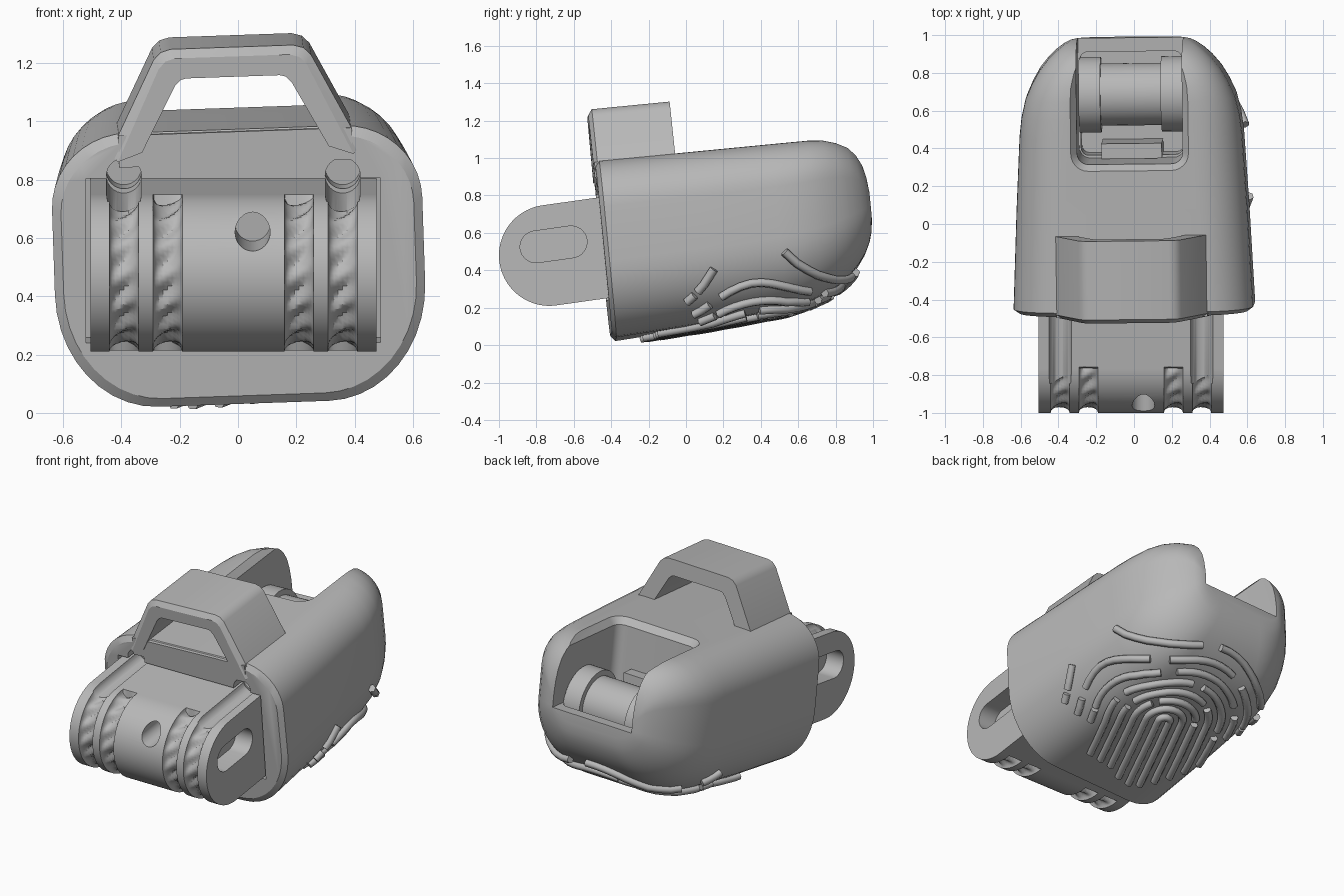
import bpy, bmesh, math
from mathutils import Matrix, Vector
from mathutils.bvhtree import BVHTree

if "Cube" in bpy.data.objects:
    bpy.data.objects.remove(bpy.data.objects["Cube"])

GREY = (0.48, 0.48, 0.48, 1)
mat = bpy.data.materials.new("plain grey")
mat.use_nodes = True
mat.diffuse_color = GREY
mat.node_tree.nodes["Principled BSDF"].inputs["Base Color"].default_value = GREY


def turn(deg, axis):
    return Matrix.Rotation(math.radians(deg), 4, axis)


# Frames of the tilted shell and of the knuckle link
SHELL = (Matrix.Translation((0, 0, 0.5)) @ turn(0.8, 'Z') @ turn(5.6, 'X')
         @ turn(-2, 'Y') @ Matrix.Translation((0, 0, -0.5)))
LINK = Matrix.Translation((-0.016, -0.73, 0.48)) @ turn(8, 'X')


def loft(name, rings, frame):
    """Skin a list of equal closed rings and cap both ends."""
    bm = bmesh.new()
    loops = [[bm.verts.new(p) for p in ring] for ring in rings]
    for a, b in zip(loops, loops[1:]):
        for i in range(len(a)):
            j = (i + 1) % len(a)
            bm.faces.new((a[i], a[j], b[j], b[i]))
    bm.faces.new(loops[0][::-1])
    bm.faces.new(loops[-1])
    bmesh.ops.recalc_face_normals(bm, faces=bm.faces)
    bm.transform(frame)
    mesh = bpy.data.meshes.new(name)
    bm.to_mesh(mesh)
    bm.free()
    mesh.materials.append(mat)
    ob = bpy.data.objects.new(name, mesh)
    bpy.context.collection.objects.link(ob)
    return ob


def rounded(w, top, bottom, rt, rb, n=10):
    """Outline with elliptical corners; rt and rb are (across, up) radii."""
    pts = []
    for q, (sx, sz, r) in enumerate([(1, 1, rt), (-1, 1, rt), (-1, -1, rb), (1, -1, rb)]):
        cx = sx * (w - r[0])
        cz = top - r[1] if sz > 0 else bottom + r[1]
        for k in range(n + 1):
            a = math.pi / 2 * (q + k / n)
            pts.append((cx + r[0] * math.cos(a), cz + r[1] * math.sin(a)))
    return pts


def box(name, x, y, z, frame):
    return loft(name, [[(x[0], y[0], h), (x[1], y[0], h), (x[1], y[1], h), (x[0], y[1], h)]
                       for h in z], frame)


def rod(name, axis, centre, radius, span, frame, n=32):
    rings = []
    for s in span:
        ring = []
        for k in range(n):
            a = math.tau * k / n
            u, v = radius * math.cos(a), radius * math.sin(a)
            ring.append((s, centre[0] + u, centre[1] + v) if axis == 'X'
                        else (centre[0] + u, s, centre[1] + v))
        rings.append(ring)
    return loft(name, rings, frame)


def cut(ob, cutters):
    bpy.context.view_layer.objects.active = ob
    for c in cutters:
        m = ob.modifiers.new("cut", 'BOOLEAN')
        m.operation, m.solver, m.object = 'DIFFERENCE', 'EXACT', c
        bpy.ops.object.modifier_apply(modifier=m.name)
        bpy.data.objects.remove(c)


# Shell: stations of (depth, half width, top, bottom)
stations = [(-0.443, 0.605, 0.985, 0.10), (-0.42, 0.635, 1.016, 0.07), (0.1, 0.612, 1.016, 0.1),
            (0.5, 0.59, 1.016, 0.135), (0.6, 0.578, 1.016, 0.155), (0.7, 0.555, 1.016, 0.187),
            (0.78, 0.52, 1.01, 0.225), (0.85, 0.48, 0.99, 0.275), (0.91, 0.432, 0.96, 0.335),
            (0.95, 0.39, 0.922, 0.39), (0.98, 0.35, 0.87, 0.45), (0.995, 0.32, 0.81, 0.5),
            (1.003, 0.29, 0.74, 0.56)]
shell = loft("shell", [[(x, y, z) for x, z in rounded(
    w, t, b, (0.42 * w, 0.27 * (t - b)), (0.54 * w, 0.42 * (t - b)))]
    for y, w, t, b in stations], SHELL)
bm = bmesh.new()
bm.from_mesh(shell.data)
bm.transform(SHELL.inverted())
surface = BVHTree.FromBMesh(bm)
bm.free()

# Nail opening, inner pocket, link socket and tendon holes
opening = []
for z, g in [(0.62, 0), (0.975, 0), (1.02, 0.035), (1.3, 0.035)]:
    r = (0.06 + g, 0.06 + g)
    opening.append([(x, y, z) for x, y in rounded(0.28 + g, 1.3, 0.365 - g, r, r, 6)])
pocket = [[(x, y, z) for x, y in rounded(0.27, 0.93, 0.38, (0.04, 0.04), (0.04, 0.04), 4)]
          for z in (0.47, 0.75)]
cutters = [loft("opening_cutter", opening, SHELL), loft("pocket_cutter", pocket, SHELL),
           box("socket_cutter", (-0.505, 0.505), (0.1, 0.4), (-0.28, 0.285), LINK)]
for s in (-1, 1):
    cutters.append(rod("tendon_cutter", 'Y', (s * 0.375, 0.295), 0.06, (0.1, 0.5), LINK))
cut(shell, cutters)

# Arched loop on top, with a chamfered front rim
outer = [(-0.43, 0.95), (-0.27, 1.265), (-0.245, 1.29), (-0.21, 1.3),
         (0.21, 1.3), (0.245, 1.29), (0.27, 1.265), (0.43, 0.95)]
inner = [(0.32, 0.95), (0.2, 1.175), (0.18, 1.195), (0.16, 1.2),
         (-0.16, 1.2), (-0.18, 1.195), (-0.2, 1.175), (-0.32, 0.95)]


def arch(y, inset):
    rim = [(x * (1 - 2 * inset), y, z - inset) for x, z in outer]
    return rim + [(x, y, z) for x, z in inner]


arch_loop = loft("top_loop", [arch(-0.452, 0.03), arch(-0.43, 0), arch(-0.012, 0)], SHELL)
sill = box("loop_sill", (-0.4, 0.4), (-0.446, -0.3), (0.9, 1.01), SHELL)

# Parts inside the nail opening
parts = [shell, arch_loop, sill]
for i, (a, b, r) in enumerate([(-0.275, -0.16, 0.2), (-0.16, 0.16, 0.165), (0.16, 0.275, 0.2)]):
    parts.append(rod("inner_drum_%d" % i, 'X', (0.7, 0.6), r, (a, b), SHELL, 40))
parts.append(box("inner_block", (-0.16, 0.16), (0.37, 0.45), (0.46, 0.72), SHELL))

# Knuckle link: a rounded bar with four rope grooves around its nose
R, HALF, GROOVES = 0.27, 0.49, (-0.375, -0.225, 0.225, 0.375)


def nose(x, groove):
    ring = [(x, 0.5, R), (x, 0.01, R)]
    for k in range(49):
        a = math.pi / 2 + math.pi * k / 48
        d = 0.0
        if groove is not None:
            t = (x - groove) / 0.05
            d = math.sqrt(max(0, 1 - t * t)) * (0.04 + 0.011 * math.sin(14 * a + 2.5 * t))
        ring.append((x, (R - d) * math.cos(a), (R - d) * math.sin(a)))
    return ring + [(x, 0.01, -R), (x, 0.5, -R)]


rings = [nose(-HALF, None)]
for g in GROOVES:
    rings += [nose(g + 0.05 * math.sin(math.pi * k / 20), g) for k in range(-10, 11, 2)]
rings.append(nose(HALF, None))
link = loft("knuckle_link", rings, LINK)

# Side slots, front hole and tendon channels of the link
cutters = [rod("hole_cutter", 'Y', (0.066, 0.17), 0.06, (-0.5, 0.0), LINK)]
for s in (-1, 1):
    slot = rounded(0.18, 0.14, -0.03, (0.085, 0.085), (0.085, 0.085), 8)
    cutters.append(loft("slot_cutter", [[(s * d, y + 0.03, z) for y, z in slot]
                                        for d in (0.37, 0.6)], LINK))
    cutters.append(rod("channel_cutter", 'Y', (s * 0.375, 0.28), 0.06, (-0.08, 0.6), LINK))
cut(link, cutters)
parts.append(link)

# Grip ridges: broken nested arches laid onto the underside
ridges = bpy.data.curves.new("grip_ridges", 'CURVE')
ridges.dimensions = '3D'
ridges.bevel_depth, ridges.bevel_resolution = 0.024, 1
ridges.use_fill_caps = True
core = Vector((0.04, 0.3))
along = Vector((0.4, 0.92)).normalized()
across = Vector((along.y, -along.x))


def lay(points):
    hits = []
    for p in points:
        hit, normal, _, _ = surface.ray_cast(Vector((p.x, p.y, -1)), Vector((0, 0, 1)))
        if hit and hit.z < 0.5 and p.y > -0.3:
            hits.append(hit + normal * 0.013)
    if len(hits) > 1:
        spline = ridges.splines.new('POLY')
        spline.points.add(len(hits) - 1)
        for q, h in zip(spline.points, hits):
            q.co = (*h, 1)


for k in range(8):
    r = 0.035 + 0.078 * k
    leg = 0.62 - 0.05 * k if k < 5 else 0.12
    path = [core + across * -r - along * leg * (1 - i / 12) for i in range(12)]
    path += [core + r * (across * -math.cos(a) + along * math.sin(a))
             for a in (math.pi * i / 28 for i in range(29))]
    path += [core + across * r - along * leg * (i + 1) / 12 for i in range(12)]
    if k < 2:
        lay(path)
        continue
    pieces = 2 + k // 2
    step = len(path) / pieces
    shift = (k * 5) % 9
    stops = [0] + [int(step * i) + shift - 4 for i in range(1, pieces)] + [len(path)]
    for a, b in zip(stops, stops[1:]):
        lay(path[a:b - 1])
ridge_ob = bpy.data.objects.new("grip_ridges", ridges)
ridge_ob.matrix_world = SHELL
ridges.materials.append(mat)
bpy.context.collection.objects.link(ridge_ob)

# Smooth shading with sharp edges kept
bpy.ops.object.select_all(action='DESELECT')
for ob in parts:
    ob.select_set(True)
bpy.context.view_layer.objects.active = shell
bpy.ops.object.shade_smooth_by_angle(angle=math.radians(32))
